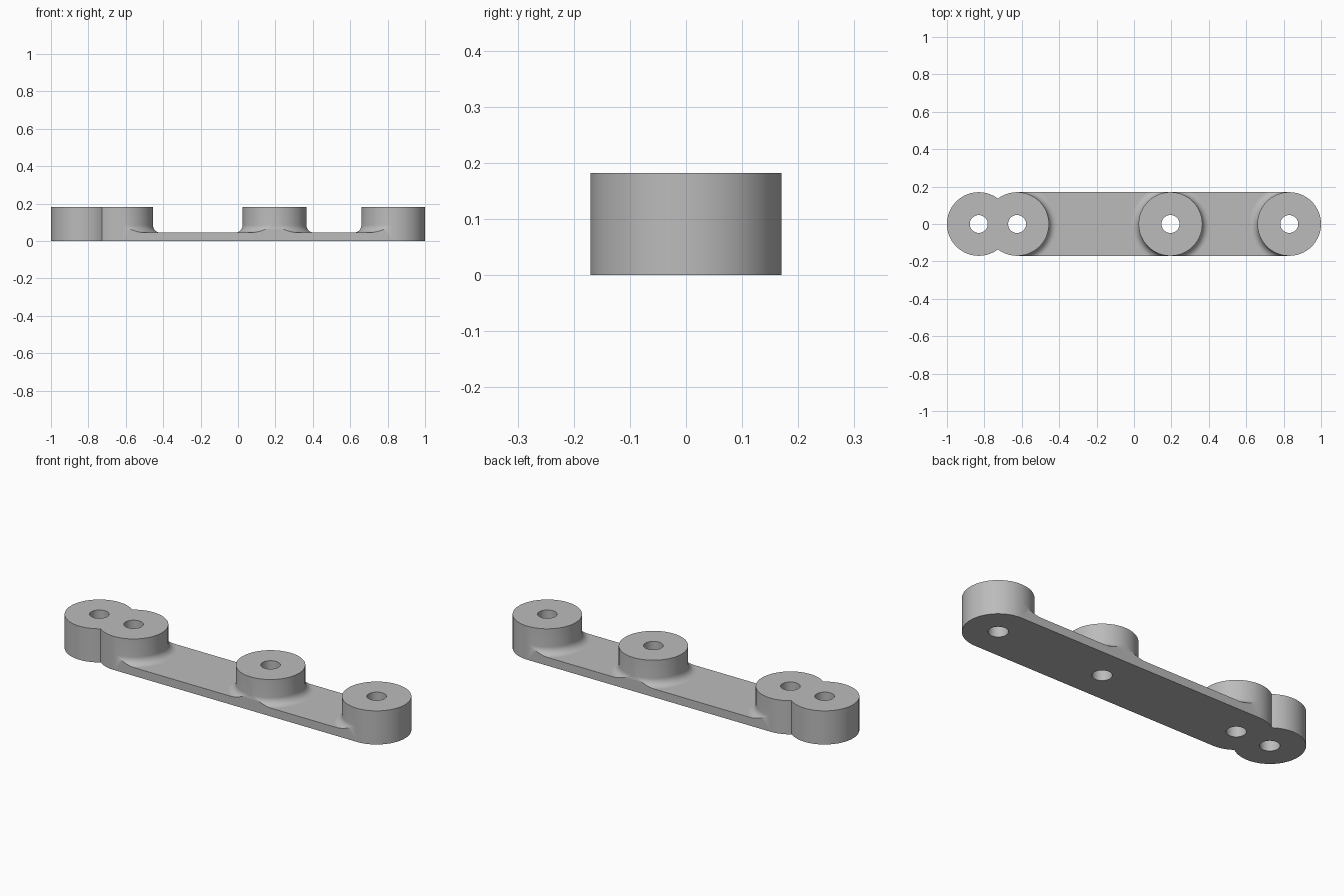
import bpy, bmesh
from math import pi, sin, cos, acos, sqrt

if "Cube" in bpy.data.objects:
    bpy.data.objects.remove(bpy.data.objects["Cube"])

RADIUS, HEIGHT, PLATE, FILLET, HOLE = 0.17, 0.182, 0.045, 0.04, 0.048
BOSSES = [-0.83, -0.625, 0.195, 0.83]

grey = bpy.data.materials.new("plain grey")
grey.use_nodes = True
grey.diffuse_color = (0.5, 0.5, 0.5, 1)
grey.node_tree.nodes["Principled BSDF"].inputs["Base Color"].default_value = (0.5, 0.5, 0.5, 1)


def arc(cx, r, start, end, steps):
    angles = [start + (end - start) * i / steps for i in range(steps + 1)]
    return [(cx + r * cos(a), r * sin(a)) for a in angles]


def loft(name, layers):
    """Closed solid through stacked outlines, given as (z, points)."""
    bm = bmesh.new()
    rings = [[bm.verts.new((x, y, z)) for x, y in pts] for z, pts in layers]
    n = len(rings[0])
    for low, high in zip(rings, rings[1:]):
        for i in range(n):
            j = (i + 1) % n
            bm.faces.new((low[i], low[j], high[j], high[i]))
    bm.faces.new(rings[0][::-1])
    bm.faces.new(rings[-1])
    bmesh.ops.recalc_face_normals(bm, faces=bm.faces)
    mesh = bpy.data.meshes.new(name)
    bm.to_mesh(mesh)
    bm.free()
    obj = bpy.data.objects.new(name, mesh)
    bpy.context.collection.objects.link(obj)
    mesh.materials.append(grey)
    return obj


def cut(target, cutter):
    mod = target.modifiers.new("cut", 'BOOLEAN')
    mod.operation, mod.solver, mod.object = 'DIFFERENCE', 'EXACT', cutter
    cutter.hide_render = True
    bpy.context.view_layer.objects.active = target
    bpy.ops.object.modifier_apply(modifier=mod.name)
    bpy.data.objects.remove(cutter)


# Full-height outline: end disc joined to a long rounded bar
first, second, middle, last = BOSSES
cusp = acos((second - first) / 2 / RADIUS)
outline = arc(first, RADIUS, cusp, 2 * pi - cusp, 72)
outline += arc(second, RADIUS, pi + cusp, 1.5 * pi, 20)[1:]
outline += arc(last, RADIUS, -pi / 2, pi / 2, 48)
outline += arc(second, RADIUS, pi / 2, pi - cusp, 20)[:-1]
bar = loft("mounting_bar", [(0, outline), (HEIGHT, outline)])


# Pockets between bosses, with a concave fillet around each boss foot
def pocket(x1, x2):
    layers = []
    for i in range(11):
        a = pi / 2 * i / 10
        spread = FILLET * (1 - sin(a))
        layers.append((PLATE + FILLET * (1 - cos(a)), spread))
    layers.append((HEIGHT + 0.1, 0))
    solid = []
    for z, spread in layers:
        r = RADIUS + 0.0002 + spread
        pts = arc(x1, r, pi / 2, -pi / 2, 48) + [(x1, -0.3), (x2, -0.3)]
        pts += arc(x2, r, 1.5 * pi, pi / 2, 48) + [(x2, 0.3), (x1, 0.3)]
        solid.append((z, pts))
    return loft("pocket_cutter", solid)


for x1, x2 in ((second, middle), (middle, last)):
    cut(bar, pocket(x1, x2))

# Bolt holes
for x in BOSSES:
    circle = arc(x, HOLE, 0, 2 * pi, 40)[:-1]
    cut(bar, loft("hole_cutter", [(-0.1, circle), (HEIGHT + 0.1, circle)]))

# Smooth curved walls, flat horizontal faces
bpy.ops.object.select_all(action='DESELECT')
bar.select_set(True)
bpy.context.view_layer.objects.active = bar
bpy.ops.object.shade_smooth_by_angle(angle=pi / 6)
for face in bar.data.polygons:
    if abs(face.normal.z) > 0.999:
        face.use_smooth = False
